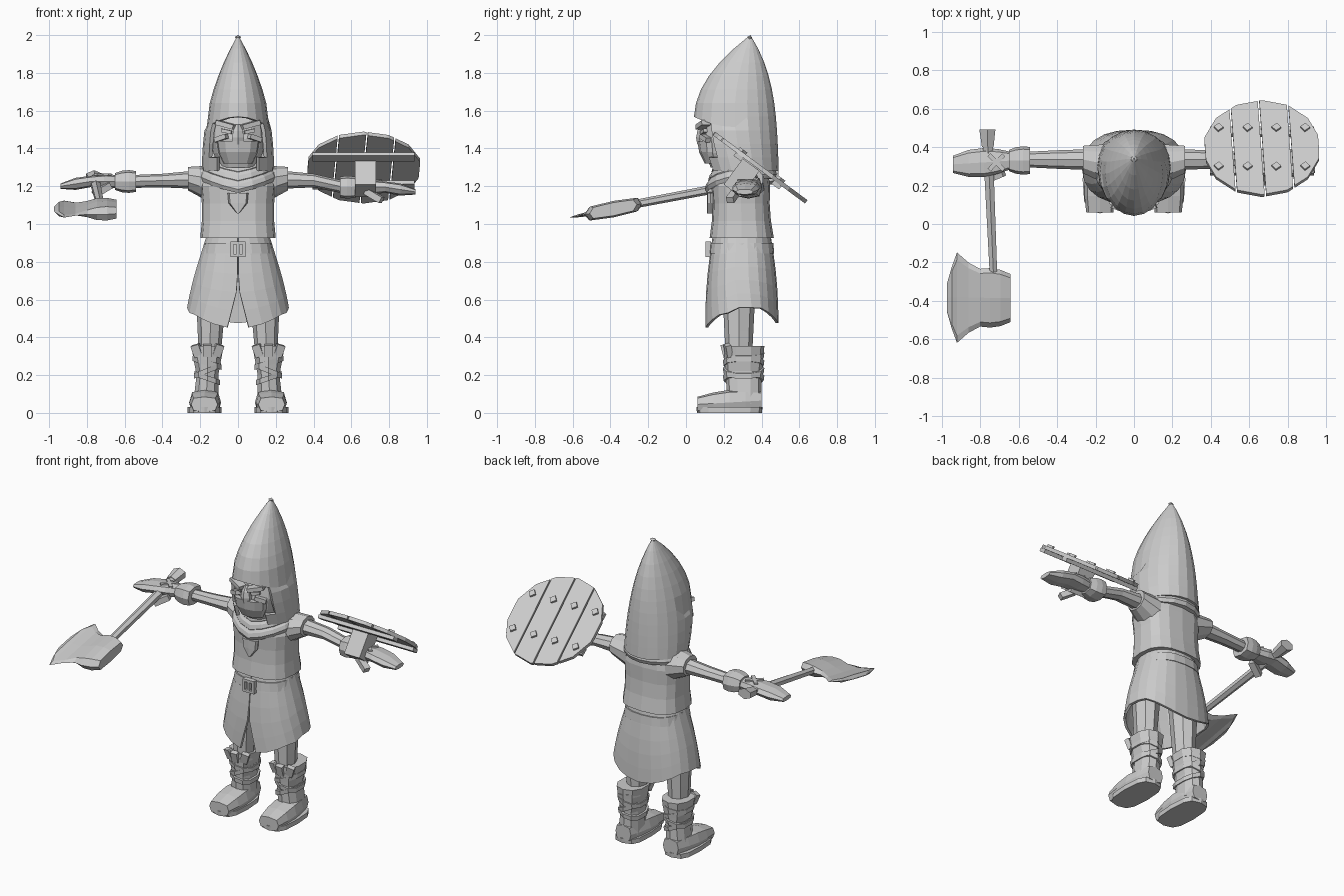
import bpy, bmesh
from math import sin, cos, pi, copysign, radians
from mathutils import Matrix, Vector, Euler

cube = bpy.data.objects.get("Cube")
if cube:
    bpy.data.objects.remove(cube, do_unlink=True)

tone = (0.6, 0.6, 0.6, 1)
grey = bpy.data.materials.new("plain grey")
grey.use_nodes = True
grey.diffuse_color = tone
grey.node_tree.nodes["Principled BSDF"].inputs["Base Color"].default_value = tone


def finish(name, bm, mirror=False, solid=0):
    bmesh.ops.recalc_face_normals(bm, faces=bm.faces)
    mesh = bpy.data.meshes.new(name)
    bm.to_mesh(mesh)
    bm.free()
    mesh.materials.append(grey)
    part = bpy.data.objects.new(name, mesh)
    bpy.context.collection.objects.link(part)
    if solid:
        part.modifiers.new("thickness", "SOLIDIFY").thickness = solid
    if mirror:
        part.modifiers.new("other side", "MIRROR")


def loft(name, ring, steps, sides, axis=2, square=1, gap=None, lift=None, cut=None, **options):
    """Skin the rings; ring(t) gives a centre and two radii, lift(co) raises points."""
    bm = bmesh.new()
    across, along = [k for k in range(3) if k != axis]
    loops = []
    for step in range(steps + 1):
        t = step / steps
        centre, wide, deep = ring(t)
        opening = gap(t) if gap else 0
        loop = []
        for k in range(sides + bool(gap)):
            angle = opening + (2 * pi - 2 * opening) * k / sides - pi / 2
            co = centre.copy()
            co[across] += wide * copysign(abs(cos(angle)) ** square, cos(angle))
            co[along] += deep * copysign(abs(sin(angle)) ** square, sin(angle))
            if lift:
                co.z += lift(co)
            loop.append(bm.verts.new(co))
        loops.append(loop)
    for low, high in zip(loops, loops[1:]):
        for k in range(sides):
            after = (k + 1) % len(low)
            bm.faces.new((low[k], low[after], high[after], high[k]))
    if not (gap or cut):
        bm.faces.new(loops[0])
        bm.faces.new(loops[-1])
    if cut:
        doomed = [face for face in bm.faces if cut(face.calc_center_median())]
        bmesh.ops.delete(bm, geom=doomed, context="FACES")
    finish(name, bm, **options)


def limb(name, start, end, first, last, sides=8, steps=1, bulge=0, **options):
    """A tapered piece from start to end, swelling in the middle by bulge."""
    start, end, first, last = (Vector(v) for v in (start, end, first, last))
    reach = [abs(d) for d in end - start]

    def ring(t):
        size = first.lerp(last, t)
        swell = bulge * sin(pi * t)
        return start.lerp(end, t), size.x + swell, size.y + swell

    loft(name, ring, steps, sides, axis=reach.index(max(reach)), **options)


def box(name, place, size, turn=(0, 0, 0), base=Matrix(), **options):
    bm = bmesh.new()
    bmesh.ops.create_cube(bm, size=1)
    bm.transform(base @ Matrix.LocRotScale(Vector(place), Euler(turn), Vector(size)))
    finish(name, bm, **options)


# Pointed hood, open at the face
def hood_ring(t):
    swell = sin(pi * t)
    centre = Vector((0, .3 - .06 * swell + .04 * t, 1.28 + .72 * t))
    return centre, .19 * (1 - t ** 2.2) + .001, .19 * (1 - t ** 3) + .04 * swell + .001


def brim(co):
    return -2 * co.x ** 2 if co.y < .3 and 1.55 < co.z < 1.6 else 0


loft("hood", hood_ring, steps=10, sides=20, lift=brim, solid=.02,
     cut=lambda c: c.z < 1.55 and c.y < .15)

# Head and face
limb("head", (0, .23, 1.3), (0, .25, 1.6), (.1, .1), (.12, .12), sides=14, steps=4, bulge=.04, square=.85)
limb("face_mask", (0, .17, 1.32), (0, .17, 1.44), (.08, .07), (.12, .11), sides=12, steps=2, bulge=.01, square=.8)
limb("nose", (0, .09, 1.42), (0, .09, 1.53), (.03, .03), (.01, .01), sides=6, steps=3, bulge=.015)
box("brows", (.065, .09, 1.525), (.1, .05, .025), (0, -.25, .35), mirror=True)
box("eyes", (.06, .095, 1.49), (.055, .02, .018), (0, -.2, .3), mirror=True)
box("cheeks", (.085, .11, 1.455), (.07, .05, .025), (0, .3, .5), mirror=True)


# Scarf of three folds, hanging lower in front
def droop(co):
    front = max(0, .3 - co.y)
    return -front * (.2 + max(0, .2 - abs(co.x)))


for fold in range(3):
    height, radius = 1.24 + .04 * fold, .2 - .018 * fold
    limb("scarf_fold", (0, .29, height), (0, .29, height + .07), (radius, radius - .02),
         (radius - .03, radius - .04), sides=16, steps=3, bulge=.02, lift=droop)

# Tunic
chest = (0, .29, 1.2)
limb("torso", (0, .295, .925), chest, (.2, .17), (.2, .155), sides=16, steps=3, bulge=-.01, square=.75)
limb("shoulders", chest, (0, .3, 1.32), (.2, .155), (.12, .09), sides=16, steps=2, bulge=.02, square=.75)
emblem = (0, .13, 1.11)
limb("emblem_point", (0, .13, 1.055), emblem, (.005, .02), (.05, .02), square=.5)
limb("emblem_top", emblem, (0, .13, 1.165), (.05, .02), (.055, .02), square=.5)


# Skirt with a front slit and a hem raised at the sides
def skirt_ring(t):
    swell = .01 * sin(pi * t)
    return Vector((0, .295, .475 + .455 * t)), .27 - .1 * t + swell, .195 - .04 * t + swell


def hem(co):
    rise = min(.09, 1.5 * co.x ** 2) - (.03 if co.y < .25 else 0)
    return rise * (.93 - co.z) * 2


loft("skirt", skirt_ring, steps=5, sides=22, square=.85, lift=hem, solid=.015,
     gap=lambda t: max(.005, .16 - .35 * t))
limb("belt", (0, .295, .845), (0, .295, .9), (.19, .172), (.18, .167), sides=20, square=.8)
for offset in (-.033, .033):
    box("buckle_bar", (0, .118, .867 + offset), (.08, .03, .016))
    box("buckle_side", (offset, .118, .867), (.016, .03, .08))
box("buckle_tongue", (0, .118, .867), (.016, .03, .07))

# Legs and boots
ankle = Vector((.162, .305, .2))
limb("legs", (.15, .28, .3), (.14, .28, .7), (.058, .07), (.085, .09), steps=3, mirror=True)
limb("boot_ankles", (.17, .31, .05), ankle, (.07, .09), (.06, .095), sides=10, square=.85, mirror=True)
limb("boot_shafts", ankle, (.162, .305, .355), (.06, .095), (.09, .11), sides=10, steps=2, square=.85, mirror=True)
limb("boot_feet", (.178, .06, .045), (.17, .4, .065), (.07, .04), (.055, .05), steps=4, bulge=.022,
     square=.6, lift=lambda co: max(0, -co.z), mirror=True)
limb("boot_soles", (.177, .23, 0), (.177, .23, .03), (.09, .172), (.09, .175), sides=12, square=.65, mirror=True)
for level, tilt in enumerate((.35, -.4, .3, -.2)):
    strap = ankle + Vector((0, 0, .04 * level - .03))
    girth = .07 + .004 * level
    limb("boot_straps", strap, strap + Vector((0, 0, .028)), (girth, .106), (girth, .11), sides=10, square=.85,
         lift=lambda co: tilt * (co.x - ankle.x), mirror=True)
for offset in (-.055, 0, .055):
    box("boot_flaps", (ankle.x + offset, .205 + abs(offset) / 3, .33), (.045, .03, .065),
        (.25, offset * 5, offset * 6), mirror=True)

# Arms and hands, the left wrist hanging slightly lower
for side, s, wrist in (("left", 1, 1.195), ("right", -1, 1.225)):
    elbow = (s * .4, .335, 1.23)
    palm = (s * .78, .32, wrist)
    limb(side + "_sleeve", (s * .14, .31, 1.21), (s * .265, .335, 1.24), (.11, .1), (.075, .062), sides=10, steps=2)
    limb(side + "_upper_arm", (s * .2, .335, 1.235), elbow, (.055, .05), (.048, .036))
    limb(side + "_forearm", elbow, (s * .56, .335, wrist), (.048, .036), (.04, .034))
    limb(side + "_cuff", (s * .54, .33, wrist), (s * .65, .33, wrist), (.07, .055), (.055, .045),
         steps=3, bulge=.01, square=.65)
    limb(side + "_palm", (s * .64, .33, wrist), palm, (.045, .035), (.075, .03), steps=2, bulge=.005, square=.75)
    limb(side + "_fingers", palm, (s * .94, .31, wrist - .025), (.075, .03), (.045, .014), steps=2, bulge=.01,
         square=.75)
    box(side + "_thumb", (s * .72, .25, wrist - .045), (.1, .04, .035), (0, s * .5, s * -.4))
    for turn in (-.8, .8):
        box(side + "_hand_wrap", (s * .715, .32, wrist + .037), (.11, .022, .009), (0, 0, turn))


# Axe under the right hand, sloping down to the front
def slope(co):
    return .19 * (co.y + .22)


limb("axe_handle", (-.72, -.5, 1.115), (-.76, .42, 1.115), (.02, .022), (.03, .025), sides=6, lift=slope)
limb("axe_pommel", (-.76, .4, 1.115), (-.762, .49, 1.115), (.035, .03), (.048, .035), sides=6, lift=slope)
cheek, flare, edge = ((x, -.383, 1.11) for x in (-.8, -.92, -.973))
limb("axe_poll", (-.642, -.385, 1.11), cheek, (.125, .035), (.15, .022), steps=3, bulge=.015, square=.5, lift=slope)
limb("axe_blade", cheek, flare, (.15, .022), (.235, .008), steps=2, bulge=-.01, square=.5, lift=slope)
limb("axe_edge", flare, edge, (.235, .008), (.07, .002), steps=2, bulge=.01, square=.5, lift=slope)

# Round shield of four planks on a tilted plane
plane = Matrix.Translation((.665, .385, 1.29)) @ Matrix.Rotation(radians(-36.5), 4, "X")
rows = (-.125, .125)
for plank in range(-2, 2):
    middle = .15 * plank + .075
    bm = bmesh.new()
    bmesh.ops.create_circle(bm, cap_ends=True, segments=14, radius=.305)
    for way in (-1, 1):
        bmesh.ops.bisect_plane(bm, geom=bm.verts[:] + bm.edges[:] + bm.faces[:], clear_outer=True,
                               plane_co=(middle + way * .071, 0, 0), plane_no=(way, way * .06, 0))
    grown = bmesh.ops.extrude_face_region(bm, geom=bm.faces[:])["geom"]
    top = [item for item in grown if isinstance(item, bmesh.types.BMVert)]
    bmesh.ops.translate(bm, vec=(0, 0, .022), verts=top)
    bm.transform(plane)
    finish("shield_plank", bm)
    for row in rows:
        box("shield_rivet", (middle, row, .025), (.035, .035, .02), (0, 0, .7), plane)
for row in rows:
    box("shield_brace", (0, row, -.011), (.54, .05, .022), base=plane)
box("shield_strap", (.01, -.046, -.09), (.11, .11, .17), base=plane)
